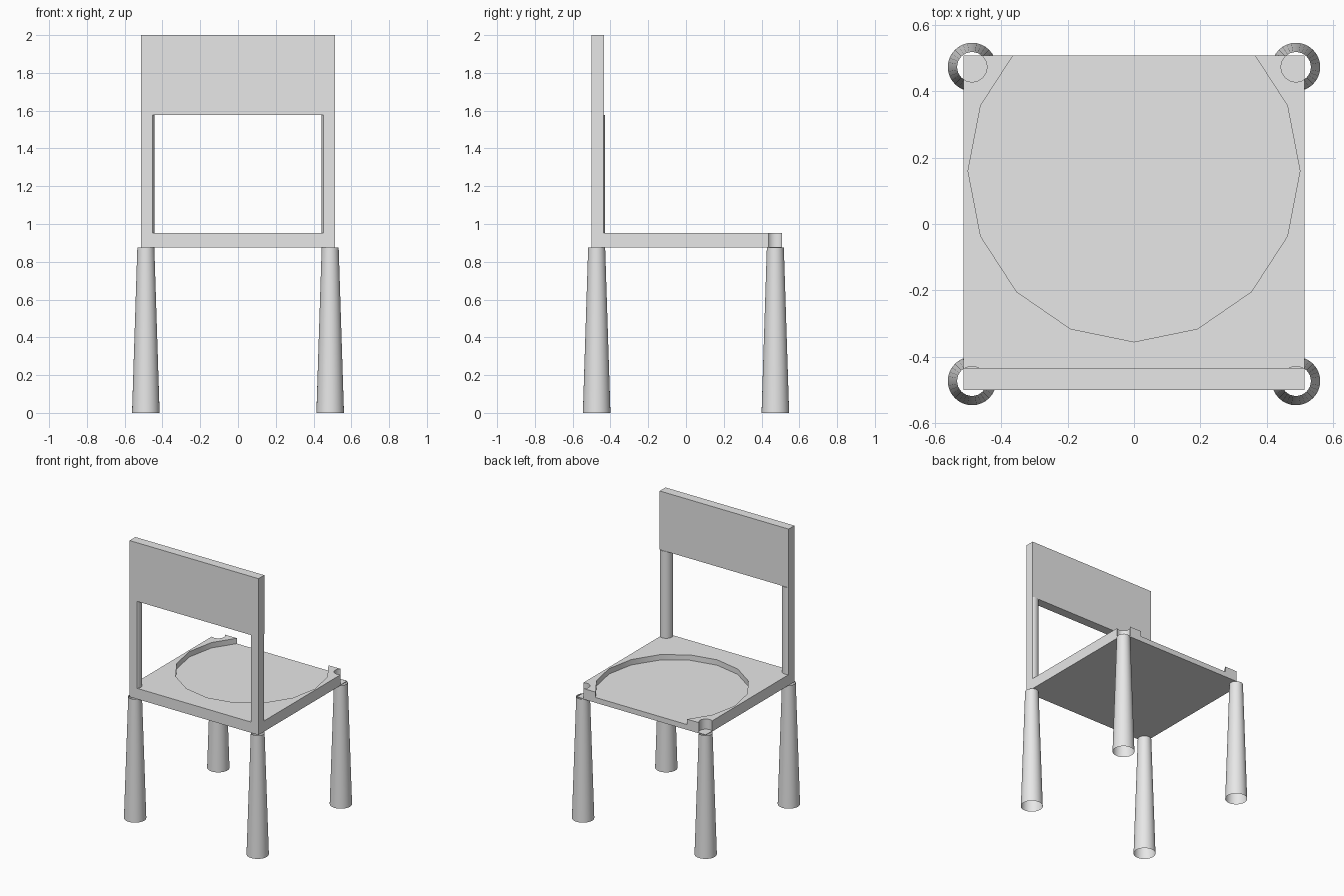
import bpy, bmesh
from math import sin, cos, pi

if "Cube" in bpy.data.objects:
    bpy.data.objects.remove(bpy.data.objects["Cube"])

grey = bpy.data.materials.new("plain grey")
grey.use_nodes = True
grey.diffuse_color = (0.8, 0.8, 0.8, 1)
grey.node_tree.nodes["Principled BSDF"].inputs["Base Color"].default_value = (0.8, 0.8, 0.8, 1)

HALF_W, BACK_Y, FRONT_Y = 0.513, -0.5, 0.508
LEG_X, LEG_Y, LEG_R = 0.488, 0.473, 0.045
SEAT_LOW, SEAT_TOP, TOP = 0.875, 0.952, 2.0
RAIL_LOW, RAIL_Y = 1.578, -0.434


def link(name, bm):
    bmesh.ops.recalc_face_normals(bm, faces=bm.faces)
    mesh = bpy.data.meshes.new(name)
    bm.to_mesh(mesh)
    bm.free()
    mesh.materials.append(grey)
    ob = bpy.data.objects.new(name, mesh)
    bpy.context.collection.objects.link(ob)
    return ob


def prism(name, outline, low, high):
    """Extrude a closed xy outline between two heights."""
    bm = bmesh.new()
    face = bm.faces.new([bm.verts.new((x, y, low)) for x, y in outline])
    ext = bmesh.ops.extrude_face_region(bm, geom=[face])["geom"]
    verts = [v for v in ext if isinstance(v, bmesh.types.BMVert)]
    bmesh.ops.translate(bm, verts=verts, vec=(0, 0, high - low))
    return link(name, bm)


def rect(x0, x1, y0, y1):
    return [(x0, y0), (x1, y0), (x1, y1), (x0, y1)]


def ellipse(cx, cy, rx, ry, n):
    return [(cx + rx * sin(2 * pi * i / n), cy - ry * cos(2 * pi * i / n)) for i in range(n)]


def activate(ob):
    bpy.ops.object.select_all(action='DESELECT')
    ob.select_set(True)
    bpy.context.view_layer.objects.active = ob


def smooth(ob):
    activate(ob)
    bpy.ops.object.shade_smooth_by_angle(angle=pi / 6)


def cut(ob, cutter):
    mod = ob.modifiers.new("cut", 'BOOLEAN')
    mod.operation, mod.solver, mod.object = 'DIFFERENCE', 'EXACT', cutter
    activate(ob)
    bpy.ops.object.modifier_apply(modifier=mod.name)
    bpy.data.objects.remove(cutter)


# Seat slab with a round hollow open to one edge, and notches over two legs
seat = prism("seat", rect(-HALF_W, HALF_W, BACK_Y, FRONT_Y), SEAT_LOW, SEAT_TOP)
cut(seat, prism("hollow_cutter", ellipse(0, 0.16, 0.5, 0.515, 16), 0.913, 1.1))
for side in (-1, 1):
    cut(seat, prism("notch_cutter", ellipse(side * LEG_X, LEG_Y, LEG_R, LEG_R, 32),
                    SEAT_LOW + 0.004, 1.1))
smooth(seat)

# Backrest panel
prism("backrest_panel", rect(-HALF_W, HALF_W, BACK_Y, RAIL_Y), RAIL_LOW, TOP)

for side, side_name in ((1, "left"), (-1, "right")):
    # Round post trimmed flat on its two outer sides
    outline = [(side * min(x, HALF_W), max(y, BACK_Y))
               for x, y in ellipse(LEG_X, -LEG_Y, LEG_R, LEG_R, 64)]
    smooth(prism(side_name + "_post", list(dict.fromkeys(outline)), SEAT_TOP, RAIL_LOW))

    # Hollow tapered legs
    for end, end_name in ((-1, "front"), (1, "rear")):
        bm = bmesh.new()
        bmesh.ops.create_cone(bm, cap_ends=False, segments=32, radius1=0.073,
                              radius2=LEG_R, depth=SEAT_LOW)
        bmesh.ops.translate(bm, verts=bm.verts,
                            vec=(side * LEG_X, end * LEG_Y, SEAT_LOW / 2))
        smooth(link(f"{end_name}_{side_name}_leg", bm))
